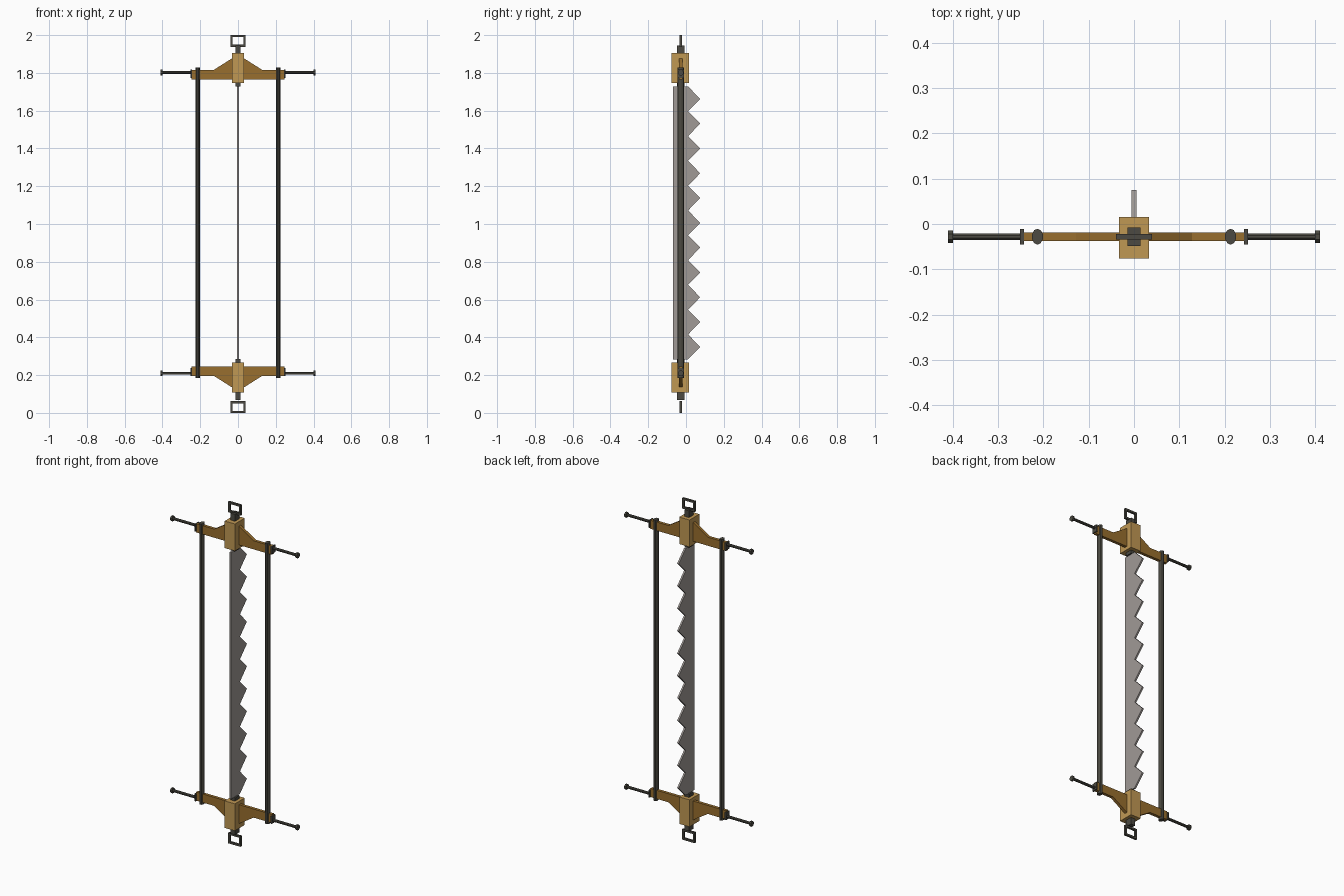
import bpy, bmesh, math
from mathutils import Vector

cube = bpy.data.objects.get("Cube")
if cube:
    bpy.data.objects.remove(cube, do_unlink=True)

MID_Y = -0.028   # depth of the frame's centre plane
MID_Z = 1.006    # height the two ends mirror about


def material(name, srgb):
    col = [((c / 255 + 0.055) / 1.055) ** 2.4 for c in srgb] + [1]
    m = bpy.data.materials.new(name)
    m.use_nodes = True
    m.diffuse_color = col
    m.node_tree.nodes["Principled BSDF"].inputs["Base Color"].default_value = col
    return m


PALE_WOOD = material("pale wood", (192, 152, 84))
BROWN_WOOD = material("brown wood", (152, 110, 46))
IRON = material("dark iron", (76, 74, 66))
STEEL = material("blade steel", (160, 154, 150))


def finish(bm, name, mat):
    bmesh.ops.recalc_face_normals(bm, faces=bm.faces)
    me = bpy.data.meshes.new(name)
    bm.to_mesh(me)
    bm.free()
    me.materials.append(mat)
    ob = bpy.data.objects.new(name, me)
    bpy.context.collection.objects.link(ob)
    return ob


def box(name, mat, x, y, z):
    """Box from (low, high) ranges on each axis."""
    bm = bmesh.new()
    bmesh.ops.create_cube(bm, size=1)
    for v in bm.verts:
        v.co = Vector([(a + b) / 2 + c * (b - a) for c, (a, b) in zip(v.co, (x, y, z))])
    return finish(bm, name, mat)


def prism(name, mat, points, direction):
    """Closed outline extruded along a direction."""
    bm = bmesh.new()
    face = bm.faces.new([bm.verts.new(p) for p in points])
    out = bmesh.ops.extrude_face_region(bm, geom=[face])
    bmesh.ops.translate(bm, vec=direction, verts=[g for g in out["geom"] if isinstance(g, bmesh.types.BMVert)])
    return finish(bm, name, mat)


def rod(name, mat, start, end, r1, r2, sides=8):
    """Faceted bar with an elliptical section along x or z."""
    start, end = Vector(start), Vector(end)
    along_x = abs(end.x - start.x) > abs(end.z - start.z)
    pts = []
    for i in range(sides):
        a = 2 * math.pi * (i + 0.5) / sides
        u, v = r1 * math.cos(a), r2 * math.sin(a)
        pts.append(start + (Vector((0, v, u)) if along_x else Vector((u, v, 0))))
    return prism(name, mat, pts, end - start)


def depth(half):
    return (MID_Y - half, MID_Y + half)


# Toothed blade
TEETH, PITCH = 11, 0.1313
z0 = MID_Z - TEETH * PITCH / 2
outline = [(-0.07, z0), (0.011, z0)]
for i in range(TEETH):
    outline += [(0.075, z0 + (i + 0.5) * PITCH), (0.011, z0 + (i + 1) * PITCH)]
outline.append((-0.07, z0 + TEETH * PITCH))
prism("saw_blade", STEEL, [(-0.005, y, z) for y, z in outline], (0.01, 0, 0))

# Wooden ends with their iron fittings
for end, s in (("upper", 1), ("lower", -1)):
    def Z(h):
        return MID_Z + s * (h - MID_Z)

    def zr(a, b):
        return tuple(sorted((Z(a), Z(b))))

    half = [(0.245, 1.766), (0.245, 1.816), (0.128, 1.816), (0.03, 1.878)]
    shape = half + [(-x, z) for x, z in reversed(half)]
    prism(end + "_crossbeam", BROWN_WOOD,
          [(x, MID_Y - 0.009, Z(z)) for x, z in shape], (0, 0.018, 0))
    box(end + "_block", PALE_WOOD, (-0.033, 0.033), (-0.076, 0.015), zr(1.746, 1.904))
    box(end + "_tang", IRON, (-0.014, 0.014), depth(0.02), zr(1.727, 1.944))

    # Square ring at the tip
    tip = 2.0 if s > 0 else 0.0
    base = tip - s * 0.062
    low, high = min(tip, base), max(tip, base)
    t = 0.011
    ring_y = depth(0.006)
    for side, x in (("right", -0.040), ("left", 0.040 - t)):
        box(f"{end}_ring_{side}", IRON, (x, x + t), ring_y, (low, high))
    for part, z in (("bottom", low), ("top", high - t)):
        box(f"{end}_ring_{part}", IRON, (-0.040 + t, 0.040 - t), ring_y, (z, z + t))

    # Side handles
    for side, d in (("left", 1), ("right", -1)):
        hz = Z(1.802)
        rod(f"{end}_{side}_handle", IRON, (d * 0.24, MID_Y, hz), (d * 0.40, MID_Y, hz), 0.008, 0.008)
        rod(f"{end}_{side}_handle_knob", IRON, (d * 0.399, MID_Y, hz), (d * 0.410, MID_Y, hz), 0.016, 0.015)
        wz = zr(1.774, 1.817)
        box(f"{end}_{side}_washer", IRON, tuple(sorted((d * 0.243, d * 0.251))), depth(0.017), wz)

# Long tie rods
for side, d in (("left", 1), ("right", -1)):
    rod(f"{side}_tie_rod", IRON, (d * 0.213, MID_Y, 2 * MID_Z - 1.828),
        (d * 0.213, MID_Y, 1.828), 0.0125, 0.0175, 10)
